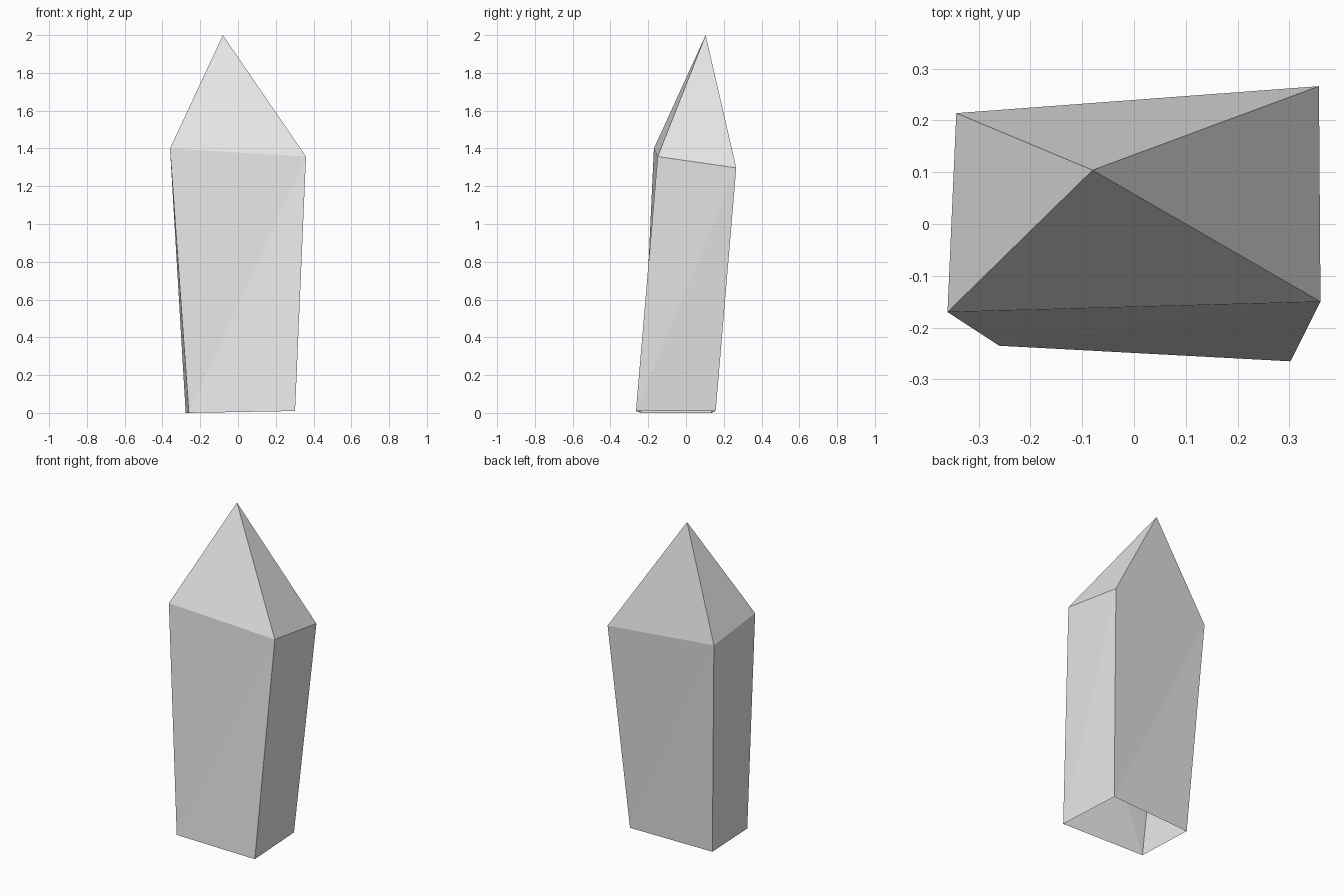
import bpy
import bmesh

# Remove the default cube
cube = bpy.data.objects.get("Cube")
if cube:
    bpy.data.objects.remove(cube, do_unlink=True)

# Material
grey = bpy.data.materials.new("pale grey")
colour = (0.8, 0.8, 0.8, 1.0)
grey.diffuse_color = colour
grey.use_nodes = True
grey.node_tree.nodes["Principled BSDF"].inputs["Base Color"].default_value = colour

# Corner rings, counter-clockwise from the front corner at -x
base_ring = [(-0.26, -0.235, 0), (0.302, -0.265, 0.01), (0.278, 0.157, 0.01), (-0.277, 0.135, 0)]
shoulder_ring = [(-0.36, -0.17, 1.40), (0.36, -0.15, 1.357), (0.357, 0.266, 1.297), (-0.343, 0.214, 1.34)]
tip_point = (-0.08, 0.104, 2)

bm = bmesh.new()
base = [bm.verts.new(p) for p in base_ring]
shoulder = [bm.verts.new(p) for p in shoulder_ring]
tip = bm.verts.new(tip_point)

# Slightly twisted shaft sides and pointed cap, open underneath
for i in range(4):
    j = (i + 1) % 4
    bm.faces.new((base[i], base[j], shoulder[j]))
    bm.faces.new((base[i], shoulder[j], shoulder[i]))
    bm.faces.new((shoulder[i], shoulder[j], tip))

mesh = bpy.data.meshes.new("crystal")
bm.to_mesh(mesh)
bm.free()
mesh.materials.append(grey)
crystal = bpy.data.objects.new("crystal", mesh)
bpy.context.collection.objects.link(crystal)
